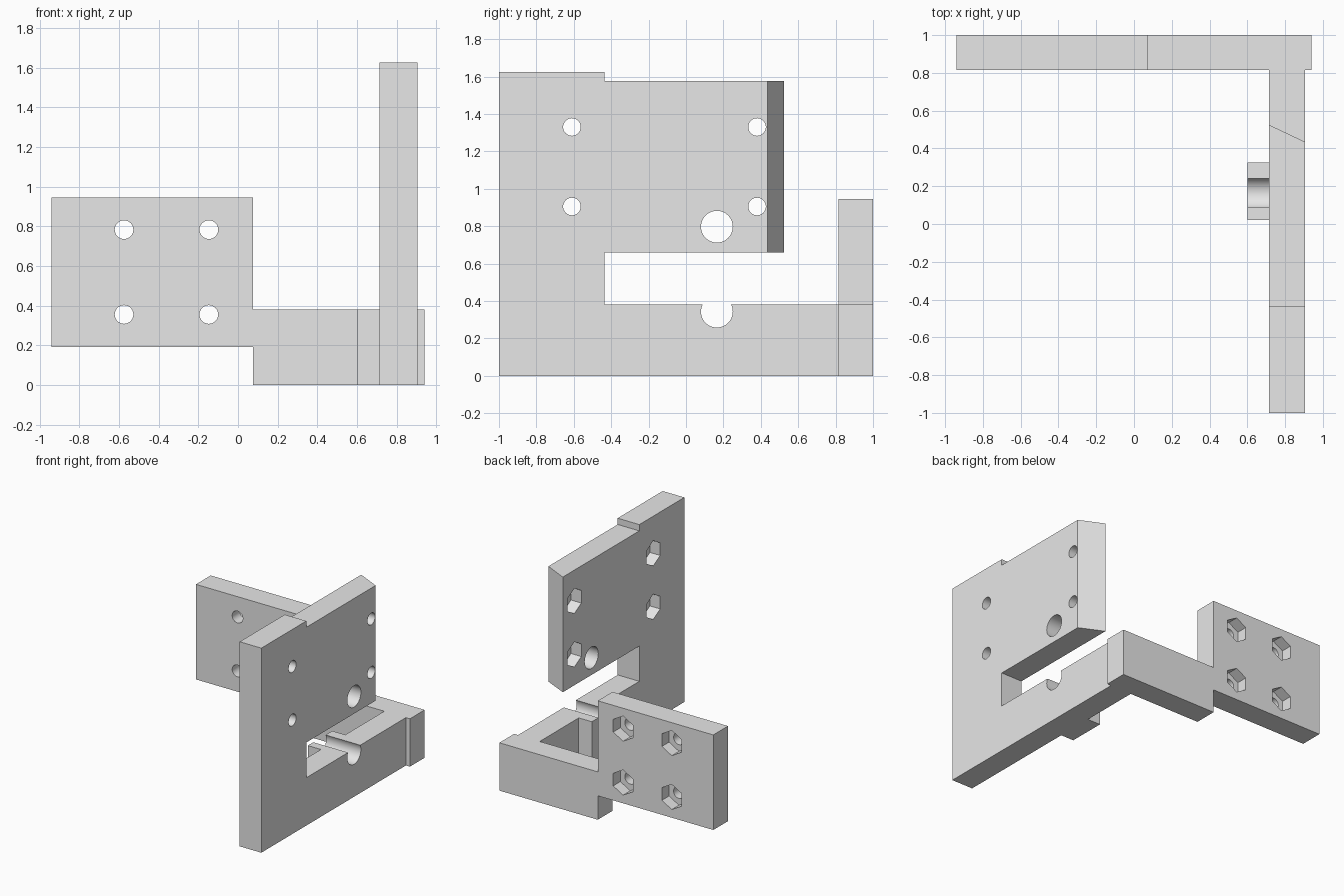
import bpy, bmesh, math
from mathutils import Vector

cube = bpy.data.objects.get("Cube")
if cube:
    bpy.data.objects.remove(cube, do_unlink=True)

grey = bpy.data.materials.new("light grey")
grey.use_nodes = True
grey.diffuse_color = (0.8, 0.8, 0.8, 1)
grey.node_tree.nodes["Principled BSDF"].inputs["Base Color"].default_value = (0.8, 0.8, 0.8, 1)


def prism(name, profile, axis, start, end):
    """Extrude a 2D profile along X, Y or Z from start to end."""
    place = {"X": lambda u, v, w: (w, u, v),
             "Y": lambda u, v, w: (u, w, v),
             "Z": lambda u, v, w: (u, v, w)}[axis]
    bm = bmesh.new()
    base = bm.faces.new([bm.verts.new(place(u, v, start)) for u, v in profile])
    grown = bmesh.ops.extrude_face_region(bm, geom=[base])["geom"]
    shift = Vector(place(0, 0, end - start))
    bmesh.ops.translate(bm, vec=shift, verts=[g for g in grown if isinstance(g, bmesh.types.BMVert)])
    bmesh.ops.recalc_face_normals(bm, faces=bm.faces)
    mesh = bpy.data.meshes.new(name)
    bm.to_mesh(mesh)
    bm.free()
    mesh.materials.append(grey)
    obj = bpy.data.objects.new(name, mesh)
    bpy.context.collection.objects.link(obj)
    return obj


def rect(u0, u1, v0, v1):
    return [(u0, v0), (u1, v0), (u1, v1), (u0, v1)]


def ring(u, v, radius, sides):
    """Regular polygon with a corner pointing up."""
    return [(u + radius * math.sin(math.tau * i / sides),
             v + radius * math.cos(math.tau * i / sides)) for i in range(sides)]


def combine(target, other, operation):
    """Apply a boolean and remove the used part."""
    mod = target.modifiers.new(operation, "BOOLEAN")
    mod.operation, mod.solver, mod.object = operation, "EXACT", other
    bpy.context.view_layer.objects.active = target
    bpy.ops.object.modifier_apply(modifier=mod.name)
    bpy.data.objects.remove(other, do_unlink=True)


# Upright side plate with its open slot
X0, X1 = 0.715, 0.905
bracket = prism("bracket", [
    (-1, 0), (0.9, 0), (0.9, 0.38), (-0.435, 0.38), (-0.435, 0.66), (0.525, 0.66),
    (0.525, 1.575), (-0.435, 1.575), (-0.435, 1.625), (-1, 1.625)], "X", X0, X1)

# Slanted end of the upper part
combine(bracket, prism("end_cutter", [(X0, 0.525), (X1, 0.435), (1, 0.39), (1, 0.7), (X0, 0.7)],
                       "Z", 0.5, 1.7), "DIFFERENCE")

# Stepped back plate and the small inner block
combine(bracket, prism("back_plate", [
    (0.94, 0), (0.94, 0.38), (0.075, 0.38), (0.075, 0.945), (-0.94, 0.945),
    (-0.94, 0.19), (0.075, 0.19), (0.075, 0)], "Y", 0.815, 1), "UNION")
combine(bracket, prism("inner_block", rect(0.02, 0.325, 0, 0.38), "X", 0.6, 0.8), "UNION")

# Large bore and the matching groove below it
for z in (0.797, 0.343):
    combine(bracket, prism("bore_cutter", ring(0.165, z, 0.085, 48), "X", 0.5, 1), "DIFFERENCE")

# Screw holes with hexagonal nut pockets
POCKET, HOLE, NUT = 0.09, 0.047, 0.1
for y in (-0.61, 0.38):
    for z in (0.905, 1.33):
        combine(bracket, prism("hole_cutter", ring(y, z, HOLE, 32), "X", 0.6, 1), "DIFFERENCE")
        combine(bracket, prism("nut_cutter", ring(y, z, NUT, 6), "X", 0.6, X0 + POCKET), "DIFFERENCE")
for x in (-0.575, -0.147):
    for z in (0.355, 0.783):
        combine(bracket, prism("hole_cutter", ring(x, z, HOLE, 32), "Y", 0.7, 1.1), "DIFFERENCE")
        combine(bracket, prism("nut_cutter", ring(x, z, NUT, 6), "Y", 1 - POCKET, 1.1), "DIFFERENCE")

# Smooth bores, sharp edges elsewhere
bpy.ops.object.select_all(action="DESELECT")
bracket.select_set(True)
bpy.context.view_layer.objects.active = bracket
bpy.ops.object.shade_smooth_by_angle(angle=math.radians(30))
